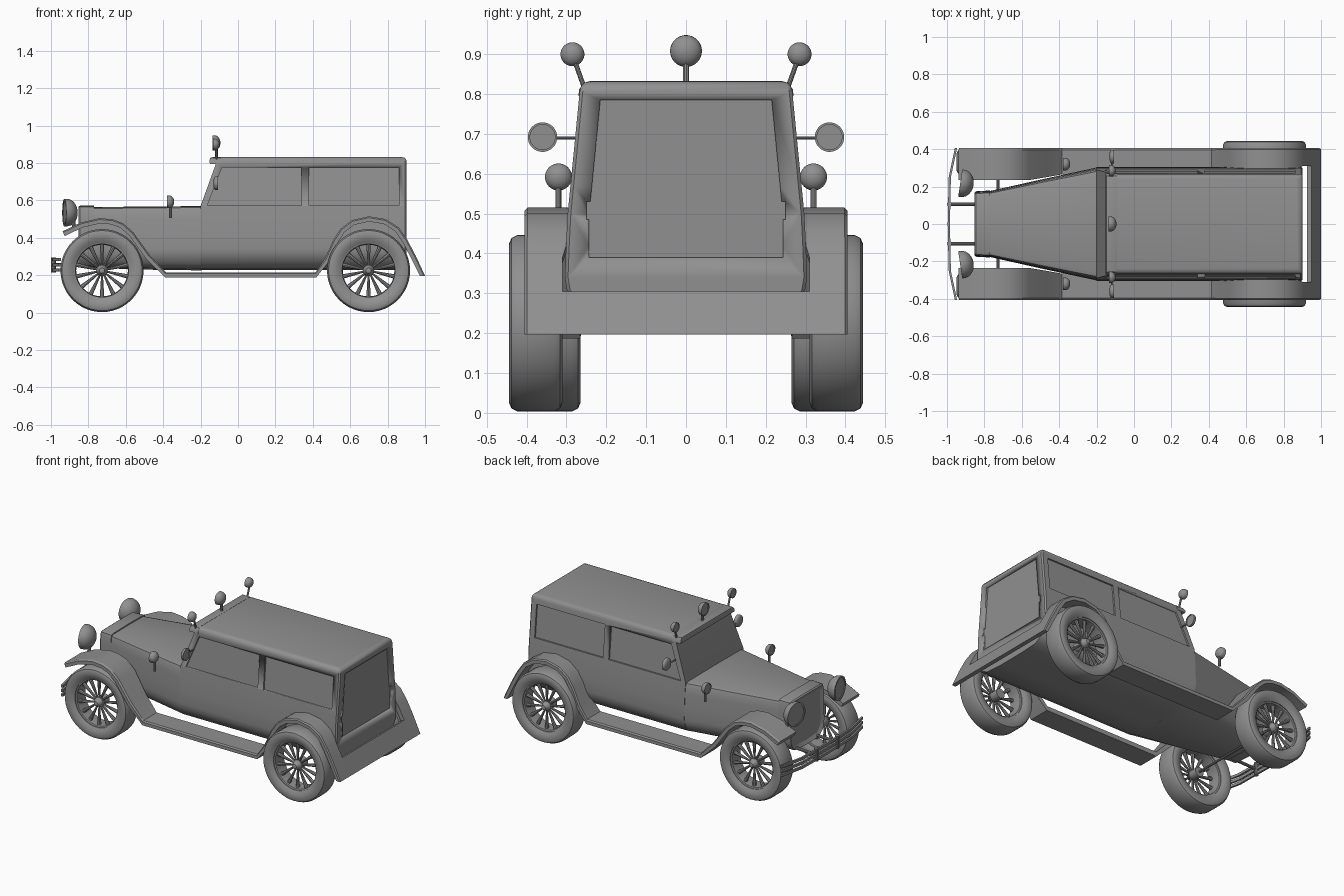
import bpy, bmesh, math
from mathutils import Vector

if "Cube" in bpy.data.objects:
    bpy.data.objects.remove(bpy.data.objects["Cube"])

paint = bpy.data.materials.new("dark_grey")
paint.diffuse_color = (.28, .28, .28, 1)
paint.use_nodes = True
paint.node_tree.nodes["Principled BSDF"].inputs["Base Color"].default_value = paint.diffuse_color


def finish(name, verts, faces, angle=35):
    me = bpy.data.meshes.new(name)
    bm = bmesh.new()
    vs = [bm.verts.new(v) for v in verts]
    for f in faces:
        bm.faces.new([vs[i] for i in f])
    bmesh.ops.remove_doubles(bm, verts=bm.verts, dist=1e-5)
    bmesh.ops.recalc_face_normals(bm, faces=bm.faces)
    bm.to_mesh(me)
    bm.free()
    me.materials.append(paint)
    ob = bpy.data.objects.new(name, me)
    bpy.context.collection.objects.link(ob)
    bpy.ops.object.select_all(action='DESELECT')
    ob.select_set(True)
    bpy.context.view_layer.objects.active = ob
    bpy.ops.object.shade_smooth_by_angle(angle=math.radians(angle))
    return ob


def loft(name, rings, caps=True, wrap=False, angle=35):
    """Skin a list of closed rings with equal point counts."""
    n, k = len(rings[0]), len(rings)
    faces = [(i * n + j, i * n + (j + 1) % n, (i + 1) % k * n + (j + 1) % n, (i + 1) % k * n + j)
             for i in range(k if wrap else k - 1) for j in range(n)]
    if caps and not wrap:
        faces += [tuple(range(n)), tuple(range((k - 1) * n, k * n))]
    return finish(name, [p for r in rings for p in r], faces, angle)


def lathe(name, profile, center, axis, n=32, wrap=False):
    """Revolve (radius, offset) points about an axis through center."""
    a = Vector(axis).normalized()
    u = a.orthogonal().normalized()
    v = a.cross(u)
    rings = [[Vector(center) + a * o + (u * math.cos(t) + v * math.sin(t)) * r
              for t in (2 * math.pi * i / n for i in range(n))] for r, o in profile]
    return loft(name, rings, not wrap, wrap)


def rod(name, p, q, r, r2=None, n=10):
    d = Vector(q) - Vector(p)
    return lathe(name, [(r, 0), (r2 or r, d.length)], p, d, n)


def lamp(name, c, r, depth, axis=(1, 0, 0)):
    """Flat glass at the front, rounded bowl behind."""
    prof = [(r * .85, 0), (r * .85, -.004), (r, -.004), (r, .008)]
    prof += [(max(r * math.cos(t), .001), .008 + depth * math.sin(t))
             for t in (math.pi / 2 * i / 7 for i in range(1, 8))]
    lathe(name, prof, c, axis, 28)


# Hood: lofted cross-sections along x
def section(x, w, zb, zt):
    half = [(.72, zb + .008), (.9, zb + .035), (.985, .31), (1, .34), (.99, .42), (.975, .5),
            (.96, zt - .028), (.93, zt - .008), (.85, zt - .002)]
    return ([(x, y * w, z) for y, z in half] + [(x, 0, zt)] +
            [(x, -y * w, z) for y, z in reversed(half)] + [(x, 0, zb)])


loft("hood", [section(-.79, .172, .24, .565), section(-.5, .237, .23, .567),
              section(-.195, .303, .226, .57)], angle=50)

# Radiator shell with recessed grille
radiator = loft("radiator_shell", [section(x, w, .245, z) for x, w, z in
                ((-.853, .168, .566), (-.845, .175, .572), (-.77, .179, .573))])
bm = bmesh.new()
bm.from_mesh(radiator.data)
front = min(bm.faces, key=lambda f: f.calc_center_median().x)
bmesh.ops.inset_region(bm, faces=[front], thickness=.022, depth=0)
bmesh.ops.translate(bm, verts=front.verts, vec=(.012, 0, 0))
bm.to_mesh(radiator.data)
bm.free()


# Cabin: stacked outlines from belly to roof, with recessed windows
def half_width(z):
    return .304 - .035 * (z - .34) * 1.2 if z < .5 else .297 - .1 * (z - .5)


def outline(x0, x1, w, z, c=.008):
    return [(x0, -w, z), (x1 - c, -w, z), (x1, c - w, z), (x1, w - c, z), (x1 - c, w, z), (x0, w, z)]


cabin = loft("cabin", [outline(x0, x1, w, z) for x0, x1, w, z in (
    (-.2, .9, .1, .227), (-.2, .9, .219, .234), (-.2, .902, .274, .261), (-.2, .902, .299, .31),
    (-.2, .902, .304, .34), (-.2, .902, .301, .42), (-.2, .902, .297, .5), (-.2, .902, .29, .57),
    (-.115, .902, .267, .805), (-.115, .899, .264, .818), (-.115, .891, .256, .828),
    (-.115, .876, .24, .832))], angle=40)
loft("roof_visor", [outline(-.15, -.09, .27, .795, .001), outline(-.153, -.09, .268, .812, .001),
                    outline(-.148, -.09, .257, .828, .001), outline(-.13, -.09, .24, .833, .001)])


def cut(name, inner, outer):
    ob = loft(name, [inner, outer])
    ob.hide_render = True
    ob.display_type = 'WIRE'
    m = cabin.modifiers.new(name, 'BOOLEAN')
    m.object, m.operation, m.solver = ob, 'DIFFERENCE', 'EXACT'


windows = {"front": [(-.165, .572), (-.085, .777), (.34, .777), (.34, .572)],
           "rear": [(.38, .572), (.38, .777), (.86, .777), (.86, .572)]}
for s in (-1, 1):
    for k, pts in windows.items():
        cut(f"{k}_window_cutter_{s}", [(x, s * (half_width(z) - .01), z) for x, z in pts],
            [(x, s * .4, z) for x, z in pts])
edge = [(.215, .785), (.24, .53), (.25, .53), (.25, .485), (.243, .485), (.243, .39)]
loop = edge + [(-y, z) for y, z in reversed(edge)]
cut("tail_panel_cutter", [(.892, y, z) for y, z in loop], [(1, y, z) for y, z in loop])

# Fenders and running board: one continuous ribbon per side (x, z, inner y)
ribbon = [(-.938, .435, .235), (-.84, .482, .235), (-.74, .505, .235), (-.67, .499, .235),
          (-.615, .478, .235), (-.56, .43, .235), (-.47, .305, .25), (-.385, .215, .265),
          (.415, .215, .265), (.465, .29, .28), (.51, .39, .29), (.55, .45, .29), (.61, .495, .29),
          (.7, .515, .29), (.79, .5, .29), (.86, .455, .29), (.905, .39, .31), (.95, .305, .31),
          (1, .197, .31)]


def strip(name, pts, y_in, y_out, t=.028):
    rings = []
    for i, (x, z, _) in enumerate(pts):
        a, b = pts[max(i - 1, 0)], pts[min(i + 1, len(pts) - 1)]
        d = Vector((b[0] - a[0], 0, b[1] - a[1])).normalized()
        lx, lz = x + d.z * t, z - d.x * t
        if i == len(pts) - 1:
            lx, lz = x - t, z
        y0 = y_in(i)
        c = (y_out - y0) * .06
        rings.append([(x, y0, z), (x, y_out - c, z),
                      (x + (lx - x) * .25, y_out, z + (lz - z) * .25), (lx, y_out, lz), (lx, y0, lz)])
    return loft(name, rings, angle=30)


for s in (-1, 1):
    strip("fender_and_running_board", ribbon, lambda i: s * ribbon[i][2], s * .405)
loft("tail_apron", [[(.95, y, .305), (1, y, .197), (.973, y, .197), (.926, y, .294)]
                    for y in (-.32, .32)])

# Wheels: tyre, rim, spokes, hub
tyre = [(.15, -.05), (.17, -.062), (.2, -.067), (.214, -.061), (.222, -.045),
        (.222, .045), (.214, .061), (.2, .067), (.17, .062), (.15, .05)]
rim = [(.158, -.048), (.142, -.042), (.138, 0), (.142, .042), (.158, .048)]
for x, yc in ((-.727, .332), (.698, .377)):
    for s in (-1, 1):
        c = Vector((x, s * yc, .225))
        lathe("tyre", tyre, c, (0, 1, 0), 48, True)
        lathe("wheel_rim", rim, c, (0, 1, 0), 48, True)
        out = Vector((0, s * .02, 0))
        lathe("hub", [(.03, -.04), (.03, .025), (.022, .04), (.014, .055), (.001, .058)], c, (0, s, 0), 20)
        for i in range(14):
            t = 2 * math.pi * (i + .5) / 14
            d = Vector((math.cos(t), 0, math.sin(t)))
            rod("spoke", c + d * .025 + out, c + d * .143 + out, .005, .012, 8)
rod("front_axle", (-.727, -.33, .225), (-.727, .33, .225), .007)

# Front bumper: three bowed bars, clamps and mounting arms
bow = [(-.952, -.405), (-.985, -.25), (-.99, 0), (-.985, .25), (-.952, .405)]
for z in (.227, .255, .283):
    loft("bumper_bar", [[(x + dx, y, z + dz) for dx, dz in
                         ((-.006, -.008), (.006, -.008), (.006, .008), (-.006, .008))] for x, y in bow])
for y in (-.105, .105):
    rod("bumper_clamp", (-.987, y, .215), (-.987, y, .296), .013)
    rod("bumper_arm", (-.985, y, .255), (-.78, y, .26), .009)

# Lamps and mirrors
rod("roof_lamp_post", (-.115, 0, .82), (-.115, 0, .89), .008)
lamp("roof_lamp", (-.132, 0, .908), .04, .03)
for s in (-1, 1):
    lamp("headlight", (-.925, s * .218, .535), .074, .06, (1, -s * .15, 0))
    rod("headlight_post", (-.885, s * .222, .53), (-.875, s * .245, .44), .011)
    rod("roof_side_lamp_post", (-.115, s * .255, .815), (-.115, s * .28, .885), .006)
    lamp("roof_side_lamp", (-.13, s * .285, .9), .03, .024)
    rod("mirror_arm", (-.12, s * .265, .69), (-.12, s * .335, .69), .004)
    lamp("mirror", (-.112, s * .36, .692), .037, .012, (-1, 0, 0))
    rod("cowl_lamp_post", (-.36, s * .32, .505), (-.36, s * .32, .575), .008)
    lamp("cowl_lamp", (-.375, s * .32, .592), .034, .026)
